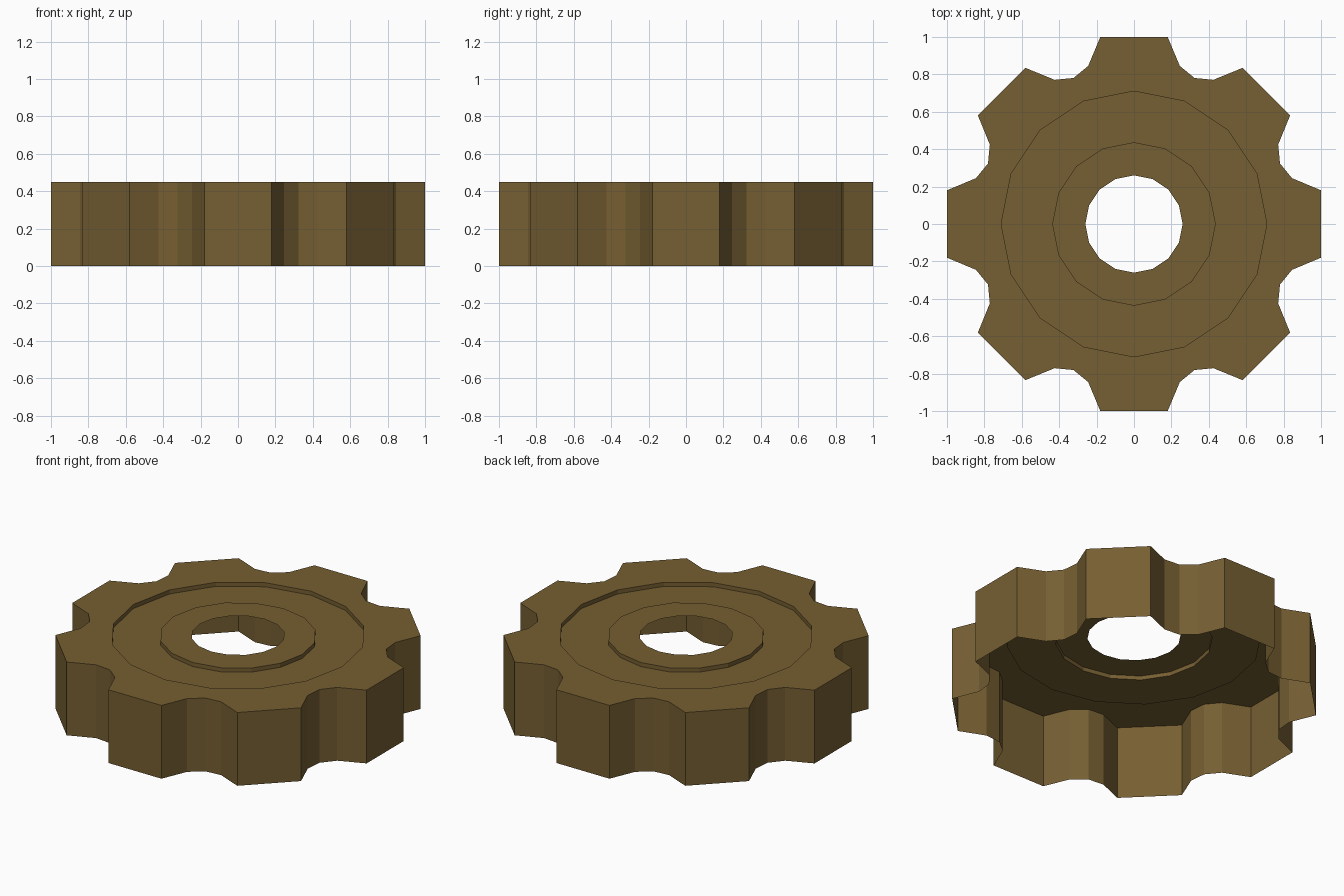
import bpy
import bmesh
from math import sin, cos, pi
from mathutils import Matrix, Vector

if "Cube" in bpy.data.objects:
    bpy.data.objects.remove(bpy.data.objects["Cube"], do_unlink=True)

TEETH = 8
TOP = 0.45
GROOVE_FLOOR = 0.425

# Single olive brown material
brown = bpy.data.materials.new("olive brown")
brown.use_nodes = True
colour = (0.18, 0.114, 0.032, 1)
brown.diffuse_color = colour
bsdf = brown.node_tree.nodes["Principled BSDF"]
bsdf.inputs["Base Color"].default_value = colour

bm = bmesh.new()


def ring(radius, z):
    """Sixteen-sided loop; even vertices sit on tooth centres."""
    count = TEETH * 2
    return [bm.verts.new((radius * cos(2 * pi * i / count),
                          radius * sin(2 * pi * i / count), z)) for i in range(count)]


def bridge(a, b):
    """Quads between two loops of equal length."""
    n = len(a)
    for i in range(n):
        j = (i + 1) % n
        bm.faces.new((a[i], a[j], b[j], b[i]))


# Outline of one tooth pointing along +x, ending in the valley after it
half = pi / TEETH
tooth = [Vector(p) for p in ((0.845, -0.245, 0), (1, -0.18, 0), (1, 0.18, 0),
                             (0.845, 0.245, 0),
                             (0.845 * cos(half), 0.845 * sin(half), 0))]
outline = [Matrix.Rotation(2 * half * t, 3, 'Z') @ p for t in range(TEETH) for p in tooth]

# Toothed skirt, open underneath
rim_top = [bm.verts.new((p.x, p.y, TOP)) for p in outline]
rim_bottom = [bm.verts.new((p.x, p.y, 0)) for p in outline]
bridge(rim_bottom, rim_top)

# Top of the toothed rim, one face per tooth
groove_outer = ring(0.71, TOP)
for t in range(TEETH):
    outer = [rim_top[5 * t + k] for k in range(-1, 5)]
    inner = [groove_outer[(2 * t + k) % (2 * TEETH)] for k in (1, 0, -1)]
    bm.faces.new(outer + inner)

# Sunken groove, raised hub plate and open centre hole
loops = [groove_outer, ring(0.71, GROOVE_FLOOR), ring(0.437, GROOVE_FLOOR),
         ring(0.437, TOP), ring(0.26, TOP)]
for a, b in zip(loops, loops[1:]):
    bridge(a, b)

bmesh.ops.recalc_face_normals(bm, faces=bm.faces)
bm.normal_update()
if sum(f.normal.z * f.calc_area() for f in bm.faces) < 0:
    bmesh.ops.reverse_faces(bm, faces=bm.faces)

mesh = bpy.data.meshes.new("gear_wheel")
bm.to_mesh(mesh)
bm.free()
mesh.materials.append(brown)
gear = bpy.data.objects.new("gear_wheel", mesh)
bpy.context.collection.objects.link(gear)
